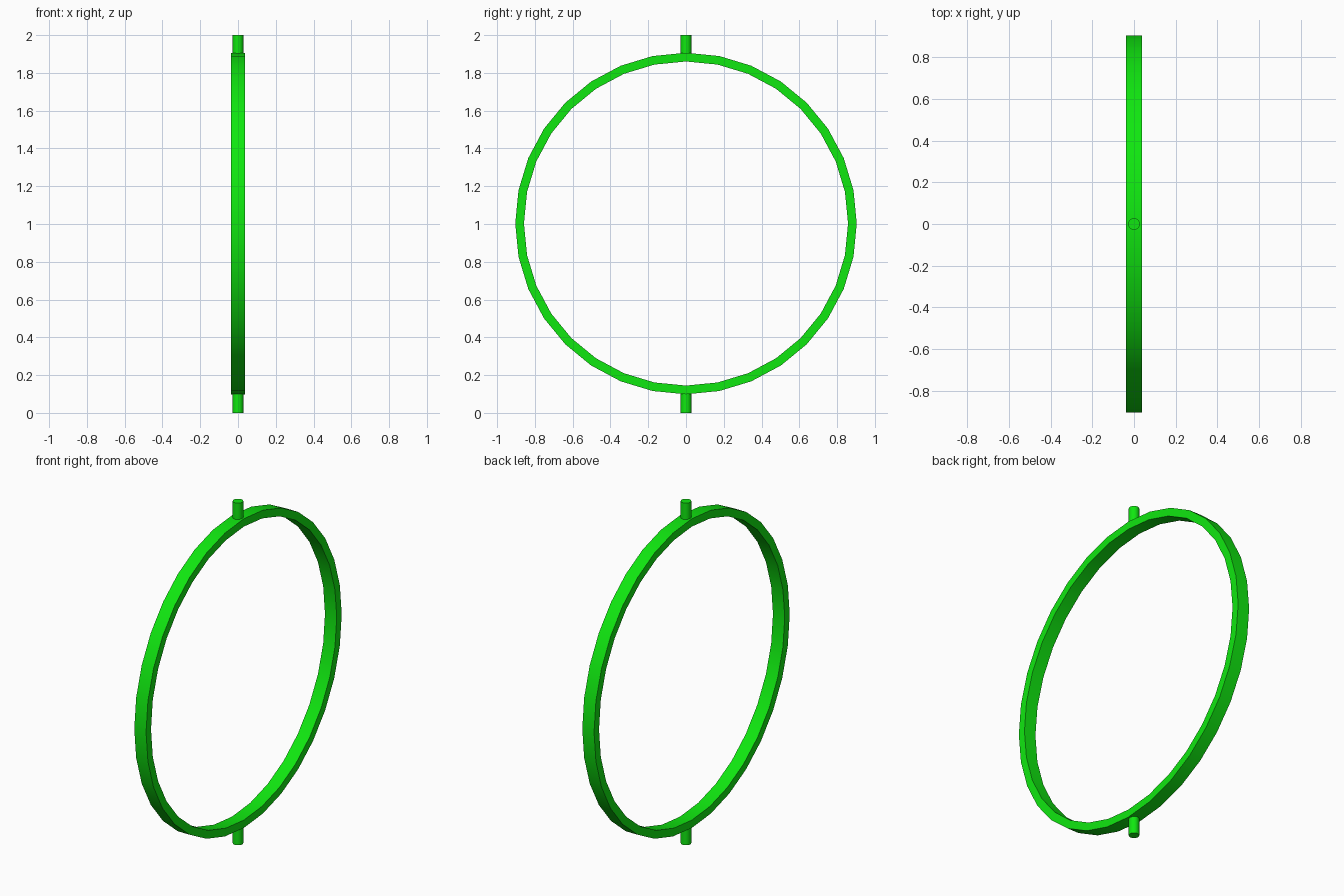
import bpy, bmesh, math

if "Cube" in bpy.data.objects:
    bpy.data.objects.remove(bpy.data.objects["Cube"])

CENTRE_Z = 1.0025
OUTER, INNER, HALF_W = 0.904, 0.858, 0.038
SEGMENTS = 32

green = bpy.data.materials.new("green")
green.diffuse_color = (0.005, 0.8, 0.005, 1)
green.use_nodes = True
green.node_tree.nodes["Principled BSDF"].inputs["Base Color"].default_value = green.diffuse_color


def finish(obj):
    obj.data.materials.append(green)
    bpy.ops.object.select_all(action='DESELECT')
    obj.select_set(True)
    bpy.context.view_layer.objects.active = obj
    bpy.ops.object.shade_smooth_by_angle(angle=math.radians(30))


# Ring: rectangular section swept around the x axis
bm = bmesh.new()
section = [(-HALF_W, INNER), (HALF_W, INNER), (HALF_W, OUTER), (-HALF_W, OUTER)]
loops = []
for i in range(SEGMENTS):
    a = 2 * math.pi * i / SEGMENTS
    loops.append([bm.verts.new((x, r * math.sin(a), CENTRE_Z + r * math.cos(a)))
                  for x, r in section])
for i in range(SEGMENTS):
    a, b = loops[i], loops[(i + 1) % SEGMENTS]
    for j in range(4):
        k = (j + 1) % 4
        bm.faces.new((a[j], a[k], b[k], b[j]))
bmesh.ops.recalc_face_normals(bm, faces=bm.faces)
mesh = bpy.data.meshes.new("ring")
bm.to_mesh(mesh)
bm.free()
ring = bpy.data.objects.new("ring", mesh)
bpy.context.collection.objects.link(ring)
finish(ring)

# Pivot pins above and below, sunk slightly into the ring
for name, z0, z1 in (("top_pin", 1.88, 2.0), ("bottom_pin", 0.0, 0.12)):
    bpy.ops.mesh.primitive_cylinder_add(vertices=32, radius=0.028, depth=z1 - z0,
                                        location=(0, 0, (z0 + z1) / 2))
    pin = bpy.context.object
    pin.name = name
    finish(pin)
